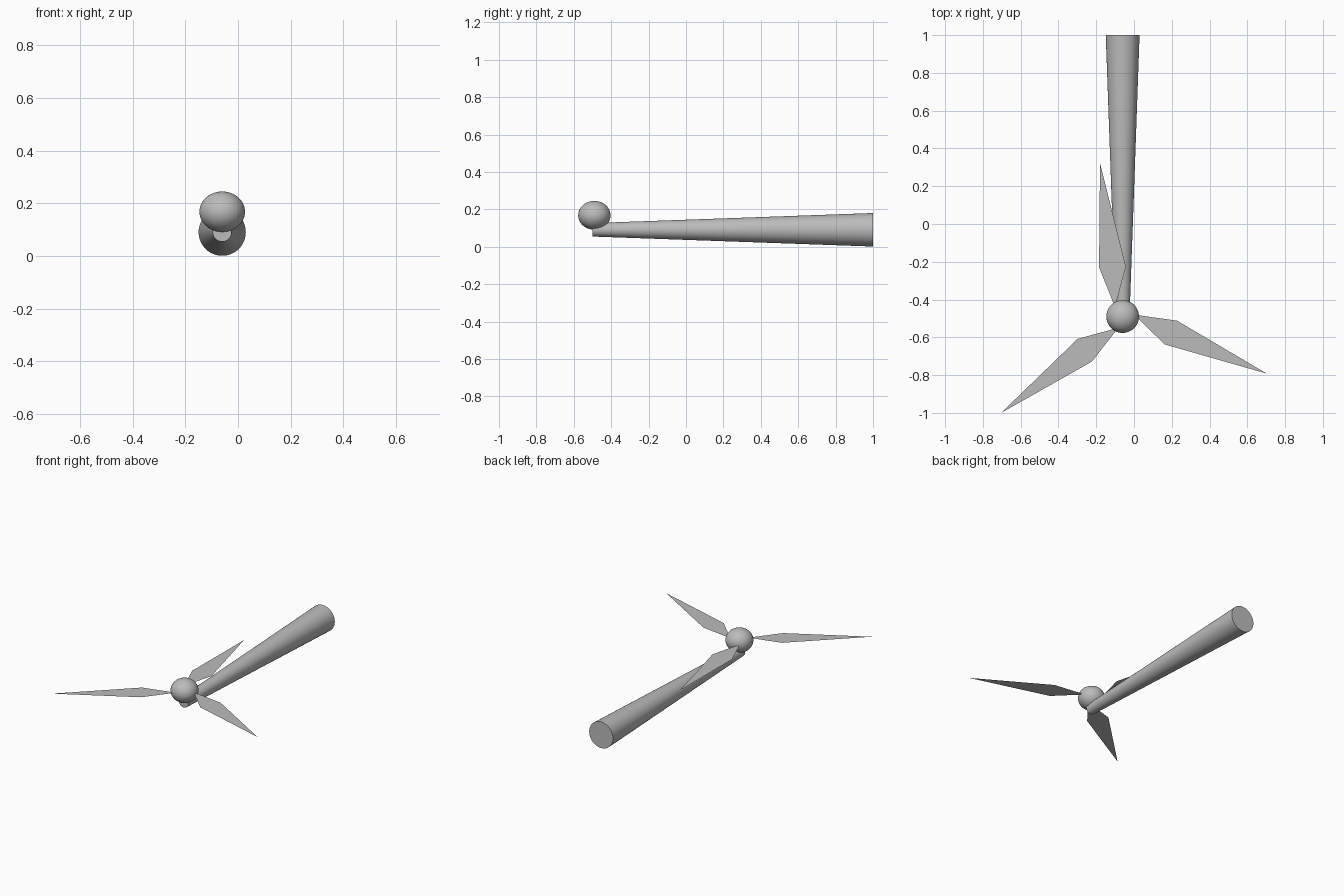
import bpy, math
from mathutils import Matrix, Vector

if "Cube" in bpy.data.objects:
    bpy.data.objects.remove(bpy.data.objects["Cube"])

grey = bpy.data.materials.new("light_grey")
grey.use_nodes = True
colour = (0.5, 0.5, 0.5, 1)
grey.diffuse_color = colour
grey.node_tree.nodes["Principled BSDF"].inputs["Base Color"].default_value = colour

HUB = Vector((-0.06, -0.49, 0.168))
TOWER_START, TOWER_END = -0.5, 1.0


def finish(name):
    """Name the active object, colour it and smooth its curved faces."""
    obj = bpy.context.object
    obj.name = name
    obj.data.materials.append(grey)
    bpy.ops.object.shade_smooth_by_angle(angle=math.radians(35))


# Tapered tower lying along y
bpy.ops.mesh.primitive_cone_add(
    vertices=64, radius1=0.0895, radius2=0.036, depth=TOWER_END - TOWER_START,
    location=(HUB.x, (TOWER_START + TOWER_END) / 2, 0.0905),
    rotation=(math.radians(90), 0, 0))
finish("tower")

# Slightly flattened hub
bpy.ops.mesh.primitive_uv_sphere_add(segments=48, ring_count=24, radius=0.0865, location=HUB)
bpy.context.object.scale.z = 0.89
finish("hub")

# Three flat kite-shaped blades around the hub
kite = [(-0.04, 0.05), (0.017, 0.265), (-0.12, 0.812), (-0.125, 0.26)]
for i in range(3):
    turn = Matrix.Rotation(math.radians(120 * i), 3, "Z")
    mesh = bpy.data.meshes.new(f"blade_{i + 1}")
    mesh.from_pydata([turn @ Vector((x, y, 0)) for x, y in kite], [], [range(4)])
    mesh.materials.append(grey)
    blade = bpy.data.objects.new(mesh.name, mesh)
    blade.location = HUB
    bpy.context.collection.objects.link(blade)
